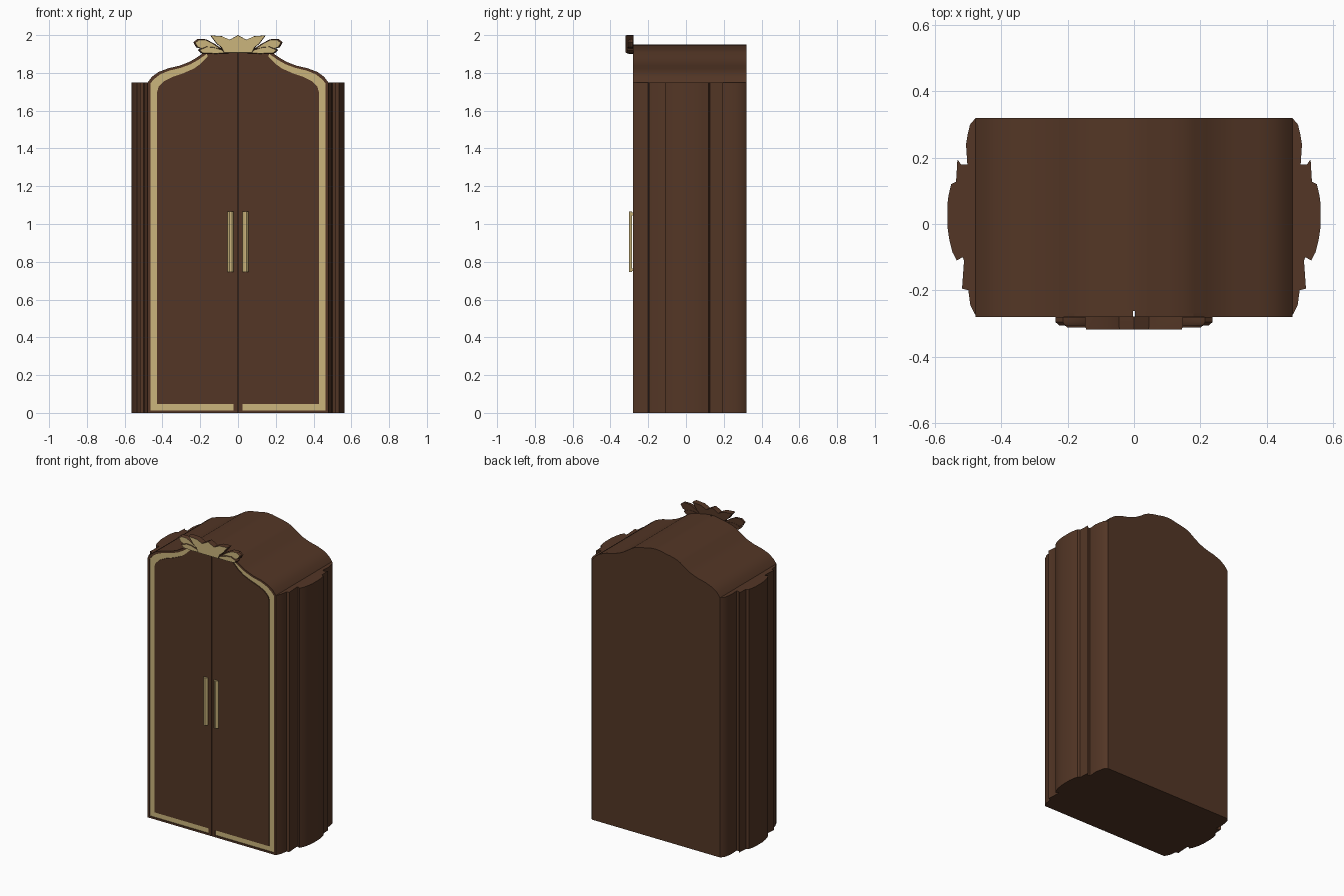
import bpy, bmesh, math
from mathutils import Vector

if "Cube" in bpy.data.objects:
    bpy.data.objects.remove(bpy.data.objects["Cube"])


def material(name, rgb):
    m = bpy.data.materials.new(name)
    m.diffuse_color = (*rgb, 1)
    m.use_nodes = True
    m.node_tree.nodes["Principled BSDF"].inputs["Base Color"].default_value = m.diffuse_color
    return m


BROWN = material("dark_wood", (0.087, 0.037, 0.019))
GOLD = material("pale_gold", (0.60, 0.46, 0.20))


def prism(name, pts, a, b, mats, axis="y", s=1, taper=0.0, gold_front=False):
    """Extrude a 2D outline along y (xz outline) or z (xy outline)."""
    def place(p, d):
        return (s * p[0], d, p[1]) if axis == "y" else (s * p[0], p[1], d)
    n = len(pts)
    cx, cz = sum(p[0] for p in pts) / n, sum(p[1] for p in pts) / n
    rings = [[place(p, b) for p in pts], [place(p, a) for p in pts]]
    if taper:  # bevelled front rim
        rings[1] = [place(p, a + 0.010) for p in pts]
        rings.append([place((cx + (p[0] - cx) * (1 - taper), cz + (p[1] - cz) * (1 - taper)), a)
                      for p in pts])
    bm = bmesh.new()
    rv = [[bm.verts.new(c) for c in r] for r in rings]
    bm.faces.new(rv[0])
    bm.faces.new(rv[-1])
    for r0, r1 in zip(rv, rv[1:]):
        for i in range(n):
            j = (i + 1) % n
            bm.faces.new((r0[i], r0[j], r1[j], r1[i]))
    bmesh.ops.recalc_face_normals(bm, faces=bm.faces)
    if gold_front:
        for f in bm.faces:
            f.material_index = 1 if f.normal.y < -0.85 else 0
    me = bpy.data.meshes.new(name)
    bm.to_mesh(me)
    bm.free()
    for m in mats:
        me.materials.append(m)
    ob = bpy.data.objects.new(name, me)
    bpy.context.collection.objects.link(ob)
    bpy.context.view_layer.objects.active = ob
    ob.select_set(True)
    bpy.ops.object.shade_smooth_by_angle(angle=math.radians(28))
    ob.select_set(False)
    return ob


# outlines of the right half: edge of the front, outer and inner edge of the gold inlay
shoulder = [(0.478, 1.75), (0.455, 1.78), (0.42, 1.805), (0.37, 1.824), (0.31, 1.838),
            (0.26, 1.857), (0.22, 1.88), (0.18, 1.908)]
crown = [(0.15, 1.922), (0.11, 1.932), (0.07, 1.939), (0.035, 1.947)]
inlay_out = [(0.463, 1.745), (0.445, 1.767), (0.412, 1.792), (0.365, 1.812), (0.305, 1.826),
             (0.253, 1.845), (0.212, 1.868), (0.165, 1.901)]
inlay_in = [(0.428, 1.70), (0.42, 1.727), (0.39, 1.757), (0.345, 1.779), (0.29, 1.798),
            (0.235, 1.822), (0.20, 1.846), (0.16, 1.886)]

# carcass with arched roof
half = [(0.478, 0)] + shoulder + crown
prism("carcass", half + [(0, 1.95)] + [(-x, z) for x, z in reversed(half)], -0.262, 0.32, [BROWN])

# moulded side pilaster outline, seen from above
side = [(0.47, 0.32), (0.478, 0.32), (0.495, 0.30), (0.502, 0.27), (0.507, 0.24), (0.503, 0.18),
        (0.522, 0.18), (0.533, 0.195), (0.537, 0.128), (0.552, 0.12), (0.560, 0.085),
        (0.563, 0.06), (0.563, -0.01), (0.557, -0.05), (0.548, -0.085), (0.535, -0.11),
        (0.517, -0.10), (0.513, -0.11), (0.519, -0.195), (0.500, -0.20), (0.494, -0.245),
        (0.478, -0.276), (0.47, -0.276)]

# crest leaves, right half
leaf_high = [(0.10, 1.905), (0.09, 1.93), (0.125, 1.955), (0.17, 1.978), (0.215, 1.979),
             (0.237, 1.962), (0.222, 1.936), (0.17, 1.918)]
leaf_low = [(0.05, 1.903), (0.08, 1.922), (0.13, 1.937), (0.17, 1.94), (0.213, 1.922),
            (0.195, 1.904), (0.12, 1.901)]
fan = [(0.075, 1.905), (0.09, 1.935), (0.115, 1.955), (0.148, 1.999), (0.085, 1.994),
       (0.045, 1.975)]

for s, tag in ((-1, "left"), (1, "right")):
    prism(tag + "_side_moulding", side, 0, 1.75, [BROWN], axis="z", s=s)
    # door leaf: backing, outer rim, centre panel and sunken gold inlay
    g = 0.003
    A = [(0.025, 0), (0.478, 0)] + shoulder
    B = [(0.025, 0.012), (0.463, 0.012)] + inlay_out
    C = [(0.025, 0.047), (0.428, 0.047)] + inlay_in
    prism(tag + "_door_back", [(g, 0)] + A + crown + [(g, 1.95)], -0.270, -0.261, [BROWN], s=s)
    prism(tag + "_door_rim", A + B[::-1], -0.28, -0.269, [BROWN], s=s)
    prism(tag + "_door_panel", [(g, 0), (0.025, 0)] + C + [B[-1], A[-1]] + crown + [(g, 1.95)],
          -0.28, -0.269, [BROWN], s=s)
    prism(tag + "_gold_inlay", B + C[::-1], -0.274, -0.269, [GOLD], s=s)
    # handle bar with two short mounts
    bar = [(0.024, -0.287), (0.030, -0.298), (0.036, -0.302), (0.044, -0.302),
           (0.050, -0.298), (0.056, -0.287)]
    prism(tag + "_handle", bar, 0.745, 1.065, [GOLD], axis="z", s=s)
    for z in (0.75, 1.045):
        mount = [(0.032, z), (0.048, z), (0.048, z + 0.015), (0.032, z + 0.015)]
        prism(tag + "_handle_mount", mount, -0.29, -0.279, [GOLD], s=s)
    # crest side leaves
    prism(tag + "_crest_upper_leaf", leaf_high, -0.306, -0.281, [BROWN, GOLD], s=s,
          taper=0.16, gold_front=True)
    prism(tag + "_crest_lower_leaf", leaf_low, -0.312, -0.279, [BROWN, GOLD], s=s,
          taper=0.14, gold_front=True)

# scalloped centre of the crest
prism("crest_centre", fan + [(0, 2.0)] + [(-x, z) for x, z in reversed(fan)],
      -0.319, -0.279, [BROWN, GOLD], taper=0.03, gold_front=True)
